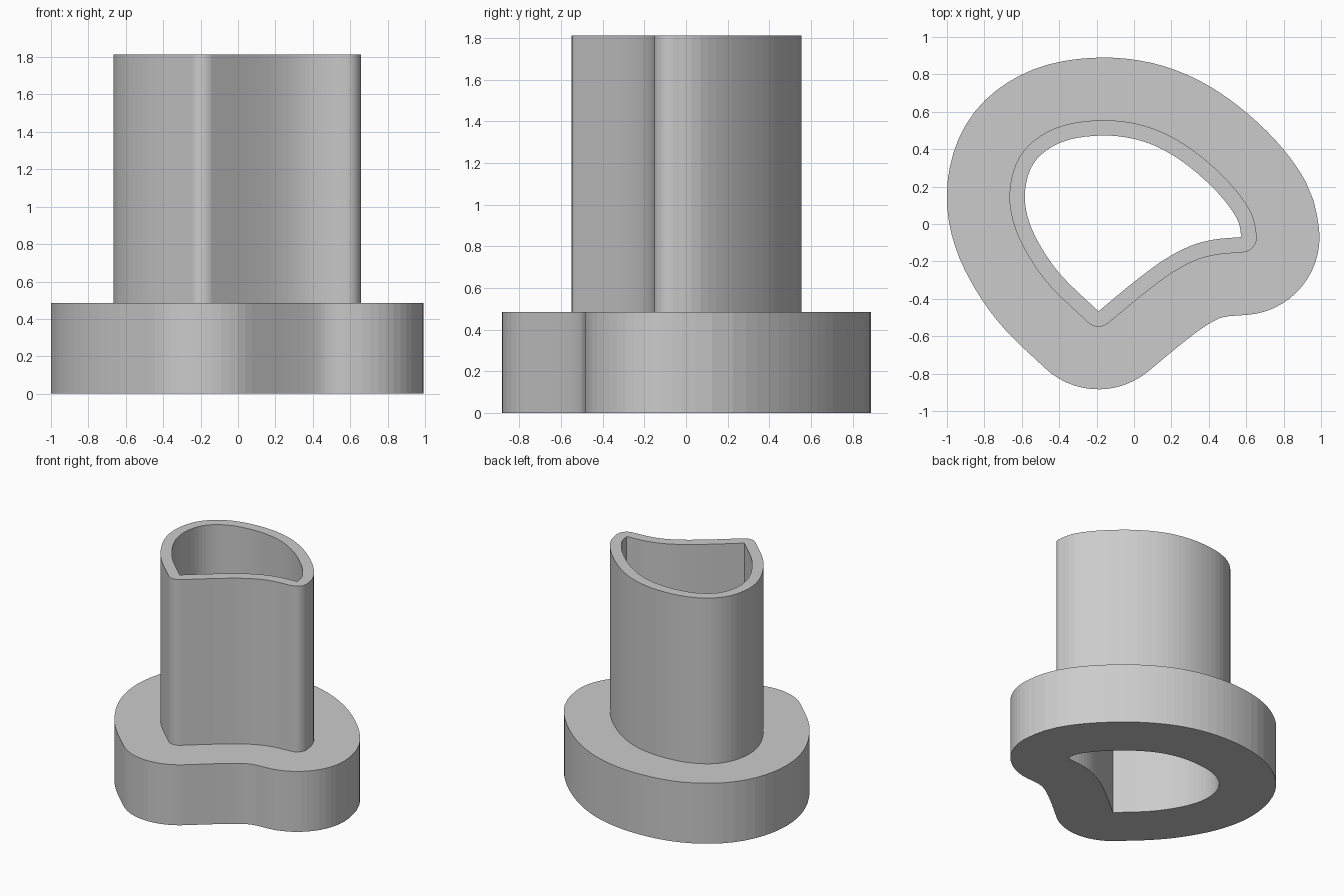
import bpy, bmesh
from math import ceil
from mathutils import Vector

cube = bpy.data.objects.get("Cube")
if cube:
    bpy.data.objects.remove(cube, do_unlink=True)

# Bore outline: two smooth chains meeting at two sharp corners, counter-clockwise
FRONT = [(-0.19, -0.467), (0.0, -0.31), (0.16, -0.192), (0.3, -0.118),
         (0.43, -0.083), (0.575, -0.07)]
BACK = [(0.575, -0.07), (0.55, 0.03), (0.45, 0.165), (0.3, 0.303), (0.15, 0.4),
        (0.0, 0.455), (-0.17, 0.473), (-0.35, 0.45), (-0.48, 0.385), (-0.555, 0.29),
        (-0.584, 0.15), (-0.56, 0.01), (-0.49, -0.135), (-0.38, -0.285), (-0.19, -0.467)]
WALL, FLANGE = 0.082, 0.417
FLANGE_TOP, TUBE_TOP = 0.485, 1.814
STEPS = 4


def smooth_chain(points):
    """Catmull-Rom chain as a list of (point, outward normal)."""
    p = [Vector(q) for q in points]
    p = [2 * p[0] - p[1]] + p + [2 * p[-1] - p[-2]]
    result = []
    for a, b, c, d in zip(p, p[1:], p[2:], p[3:]):
        last = c == p[-2]
        for i in range(STEPS + last):
            t = i / STEPS
            k1, k2, k3 = c - a, 2*a - 5*b + 4*c - d, 3*b - a - 3*c + d
            pos = b + (k1 * t + k2 * t**2 + k3 * t**3) / 2
            tan = k1 + 2 * k2 * t + 3 * k3 * t**2
            result.append((pos, Vector((tan.y, -tan.x)).normalized()))
    return result


def corner_fan(end, start):
    """Extra normals that sweep round a sharp corner."""
    n0, n1 = end[1], start[1]
    count = ceil(n0.angle(n1) / 0.12)
    return [(end[0], n0.slerp(n1, i / count)) for i in range(1, count)]


front, back = smooth_chain(FRONT), smooth_chain(BACK)
outline = (front + corner_fan(front[-1], back[0])
           + back + corner_fan(back[-1], front[0]))

material = bpy.data.materials.new("plain grey")
material.use_nodes = True
grey = (0.6, 0.6, 0.6, 1)
material.diffuse_color = grey
material.node_tree.nodes["Principled BSDF"].inputs["Base Color"].default_value = grey

# Hollow body: offset rings joined from the bore, round the flange and up the tube
bm = bmesh.new()
levels = [(0, 0), (FLANGE, 0), (FLANGE, FLANGE_TOP), (WALL, FLANGE_TOP),
          (WALL, TUBE_TOP), (0, TUBE_TOP)]
rings = [[bm.verts.new((*(pos + normal * offset), z)) for pos, normal in outline]
         for offset, z in levels]
for low, high in zip(rings, rings[1:] + rings[:1]):
    for i in range(len(outline)):
        bm.faces.new((low[i - 1], low[i], high[i], high[i - 1]))
bmesh.ops.remove_doubles(bm, verts=bm.verts, dist=0.0005)
bmesh.ops.recalc_face_normals(bm, faces=bm.faces)

mesh = bpy.data.meshes.new("flanged_tube")
bm.to_mesh(mesh)
bm.free()
mesh.materials.append(material)
body = bpy.data.objects.new("flanged_tube", mesh)
bpy.context.collection.objects.link(body)
